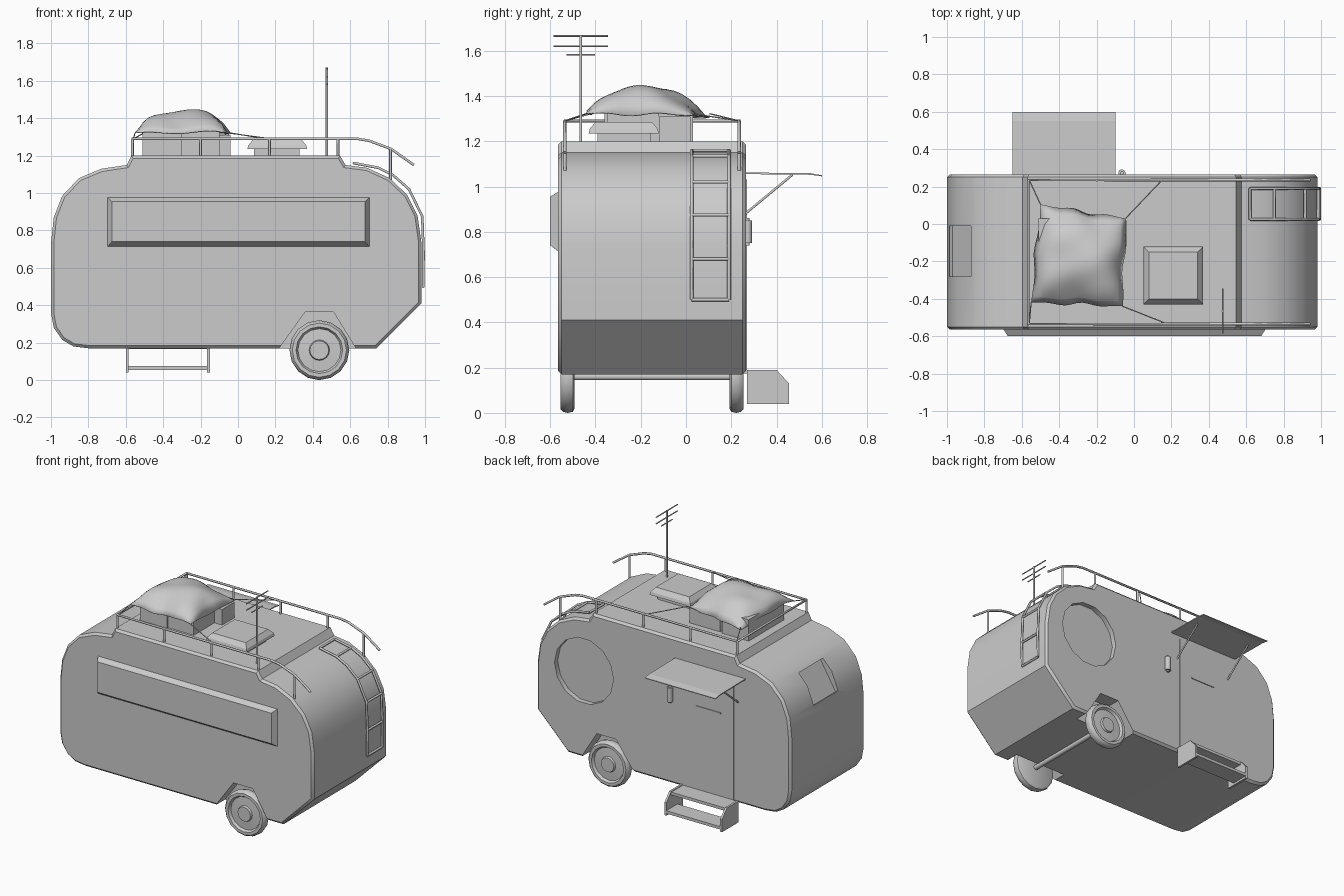
import bpy, bmesh, math
from mathutils import Vector, Matrix

if "Cube" in bpy.data.objects:
    bpy.data.objects.remove(bpy.data.objects["Cube"])


def finish(name, bm, smooth=None):
    bmesh.ops.recalc_face_normals(bm, faces=bm.faces)
    me = bpy.data.meshes.new(name)
    bm.to_mesh(me)
    bm.free()
    ob = bpy.data.objects.new(name, me)
    bpy.context.collection.objects.link(ob)
    if smooth:
        make_smooth(ob, smooth)
    return ob


def activate(ob):
    bpy.ops.object.select_all(action='DESELECT')
    ob.select_set(True)
    bpy.context.view_layer.objects.active = ob


def make_smooth(ob, deg):
    activate(ob)
    bpy.ops.object.shade_smooth_by_angle(angle=math.radians(deg))


def prism(name, pts, to3d, a, b, bevel=0):
    # Extrude a 2D outline from depth a to depth b
    bm = bmesh.new()
    lo = [bm.verts.new(to3d(p, q, a)) for p, q in pts]
    hi = [bm.verts.new(to3d(p, q, b)) for p, q in pts]
    caps = [bm.faces.new(lo), bm.faces.new(hi[::-1])]
    n = len(pts)
    for i in range(n):
        j = (i + 1) % n
        bm.faces.new((lo[i], hi[i], hi[j], lo[j]))
    bmesh.ops.recalc_face_normals(bm, faces=bm.faces)
    if bevel:
        bmesh.ops.bevel(bm, geom=[e for f in caps for e in f.edges], offset=bevel,
                        segments=1, affect='EDGES')
    return finish(name, bm)


def xz(p, q, d): return (p, d, q)
def yz(p, q, d): return (d, p, q)
def xy(p, q, d): return (p, q, d)


def box(name, x0, x1, y0, y1, z0, z1):
    return prism(name, [(x0, y0), (x1, y0), (x1, y1), (x0, y1)], xy, z0, z1)


def frustum(name, rings):
    # Stack of rectangles, each given by its four corners
    bm = bmesh.new()
    loops = [[bm.verts.new(c) for c in r] for r in rings]
    for l, m in zip(loops, loops[1:]):
        for i in range(4):
            j = (i + 1) % 4
            bm.faces.new((l[i], l[j], m[j], m[i]))
    bm.faces.new(loops[0][::-1])
    bm.faces.new(loops[-1])
    return finish(name, bm)


def tube(name, paths, r):
    cu = bpy.data.curves.new(name, 'CURVE')
    cu.dimensions = '3D'
    cu.bevel_depth, cu.bevel_resolution, cu.use_fill_caps = r, 1, True
    for path in paths:
        s = cu.splines.new('POLY')
        s.points.add(len(path) - 1)
        for p, c in zip(s.points, path):
            p.co = (*c, 1)
    ob = bpy.data.objects.new(name, cu)
    bpy.context.collection.objects.link(ob)
    activate(ob)
    bpy.ops.object.convert(target='MESH')
    return ob


def cut(ob, cutter):
    m = ob.modifiers.new("cut", 'BOOLEAN')
    m.operation, m.object, m.solver = 'DIFFERENCE', cutter, 'EXACT'
    activate(ob)
    bpy.ops.object.modifier_apply(modifier=m.name)
    bpy.data.objects.remove(cutter)


# Body shell
outline = [(-0.80, 0.17), (0.74, 0.17), (0.98, 0.41), (0.98, 0.74), (0.96, 0.88), (0.905, 0.99),
           (0.81, 1.08), (0.69, 1.135), (0.575, 1.15), (0.545, 1.2), (-0.57, 1.2), (-0.595, 1.15),
           (-0.73, 1.13), (-0.85, 1.08), (-0.94, 0.985), (-0.985, 0.87), (-1, 0.73), (-1, 0.36),
           (-0.985, 0.28), (-0.94, 0.215), (-0.88, 0.18)]
body = prism("body", outline, xz, -0.565, 0.265, 0.015)

# Wheel arches, round window recess and end window recess
arch = [(0.19, 0.1), (0.22, 0.17), (0.36, 0.365), (0.51, 0.365), (0.63, 0.17), (0.65, 0.1)]
for y0, y1 in ((-0.6, -0.46), (0.16, 0.3)):
    cut(body, prism("arch_cutter", arch, xz, y0, y1))
disc = [(0.61 + 0.23 * math.cos(i * math.pi / 7), 0.78 + 0.23 * math.sin(i * math.pi / 7))
        for i in range(14)]
cut(body, prism("window_cutter", disc, xz, 0.23, 0.3))
end = box("end_cutter", -0.05, 0.025, -0.135, 0.135, -0.115, 0.115)
end.data.transform(Matrix.Translation((-0.932, -0.145, 0.96)) @ Matrix.Rotation(math.radians(31), 4, 'Y'))
cut(body, end)
make_smooth(body, 32)


# Long front window box
def rect_xz(x0, x1, z0, z1, y):
    return [(x0, y, z0), (x1, y, z0), (x1, y, z1), (x0, y, z1)]


frustum("front_window", [rect_xz(-0.70, 0.705, 0.71, 0.98, -0.56), rect_xz(-0.675, 0.68, 0.74, 0.955, -0.6)])

# Door, its bar, side lamp
box("door", -0.56, -0.17, 0.255, 0.27, 0.175, 1.03)
box("door_bar", -0.46, -0.27, 0.268, 0.276, 0.766, 0.774)
bm = bmesh.new()
bmesh.ops.create_cone(bm, cap_ends=True, segments=10, radius1=0.02, radius2=0.02, depth=0.12,
                      matrix=Matrix.Translation((-0.065, 0.272, 0.8)))
bmesh.ops.bevel(bm, geom=[e for f in bm.faces if len(f.verts) > 4 for e in f.edges],
                offset=0.01, segments=2, affect='EDGES')
finish("side_lamp", bm, 40)

# Awning over the door with two struts
prism("awning", [(0.262, 1.062), (0.55, 1.059), (0.6, 1.05), (0.6, 1.045), (0.55, 1.052), (0.262, 1.055)],
      yz, -0.65, -0.1)
tube("awning_struts", [[(x, 0.262, 0.88), (x, 0.47, 1.052)] for x in (-0.59, -0.155)], 0.006)

# Entry steps
side = [(0.27, 0.04), (0.27, 0.19), (0.40, 0.19), (0.455, 0.13), (0.455, 0.04)]
for i, x in enumerate((-0.6, -0.165)):
    prism(f"step_side_{i}", side, yz, x, x + 0.015)
box("upper_tread", -0.59, -0.16, 0.27, 0.40, 0.165, 0.185)
box("lower_tread", -0.59, -0.16, 0.33, 0.455, 0.055, 0.075)


# Wheels and axle
def wheel(name, yc, s):
    prof = [(0, -0.027), (0.14, -0.03), (0.155, -0.022), (0.16, 0), (0.155, 0.022), (0.145, 0.032),
            (0.125, 0.032), (0.115, 0.014), (0.055, 0.018), (0.05, 0.032), (0, 0.032)]
    bm = bmesh.new()
    vs = [bm.verts.new((r, s * y, 0)) for r, y in prof]
    es = [bm.edges.new(p) for p in zip(vs, vs[1:])]
    bmesh.ops.spin(bm, geom=vs + es, cent=(0, 0, 0), axis=(0, 1, 0), angle=2 * math.pi, steps=16)
    bmesh.ops.remove_doubles(bm, verts=bm.verts, dist=0.0005)
    bmesh.ops.translate(bm, verts=bm.verts, vec=(0.435, yc, 0.16))
    finish(name, bm, 35)


wheel("front_wheel", -0.522, -1)
wheel("back_wheel", 0.222, 1)
tube("axle", [[(0.435, -0.5, 0.16), (0.435, 0.2, 0.16)]], 0.018)

# Ladder on the right end
lad = [(0.99, 0.5), (0.992, 0.68), (0.985, 0.875), (0.915, 1.02), (0.83, 1.095), (0.75, 1.135), (0.62, 1.16)]
rails = [[(x, y, z) for x, z in lad] for y in (0.025, 0.19)]
rungs = [[(x, 0.025, z), (x, 0.19, z)] for x, z in lad if z != 1.095]
tube("ladder", rails + rungs, 0.008)

# Roof rack rails and posts
bend = [(0.64, 1.29), (0.70, 1.28), (0.82, 1.235), (0.94, 1.15)]
ya, yb = -0.535, 0.235
rack = [[(x, ya, z) for x, z in bend[::-1]] + [(-0.565, ya, 1.29), (-0.565, yb, 1.29)]
        + [(x, yb, z) for x, z in bend]]
posts = [[(x, y, z0), (x, y, z1)] for y in (ya, yb)
         for x, z0, z1 in [(-0.565, 1.19, 1.29), (-0.2, 1.19, 1.29), (0.168, 1.19, 1.29),
                           (0.535, 1.19, 1.29), (0.815, 1.07, 1.235)]]
tube("roof_rack", rack + posts, 0.008)

# Antenna
tube("antenna_mast", [[(0.475, -0.465, 1.19), (0.475, -0.465, 1.67)]], 0.007)
tube("antenna_bars", [[(0.475, -0.465 - w, z), (0.475, -0.465 + w, z)]
                      for w, z in ((0.12, 1.665), (0.12, 1.62), (0.062, 1.582))], 0.004)

# Roof hatch
box("hatch_base", 0.085, 0.33, -0.39, -0.155, 1.195, 1.24)


def rect_xy(x0, x1, y0, y1, z):
    return [(x0, y0, z), (x1, y0, z), (x1, y1, z), (x0, y1, z)]


frustum("hatch_lid", [rect_xy(0.05, 0.37, -0.43, -0.12, 1.235), rect_xy(0.055, 0.365, -0.425, -0.125, 1.255),
                      rect_xy(0.08, 0.34, -0.40, -0.15, 1.285)])

# Roof luggage
box("crate_large", -0.51, -0.30, -0.36, 0.03, 1.195, 1.35)
box("crate_middle", -0.30, -0.10, -0.35, -0.12, 1.195, 1.36)
box("crate_small", -0.28, -0.04, -0.12, 0.02, 1.195, 1.31)

# Draped tarp
corners = [Vector(c) for c in ((-0.55, -0.42), (-0.06, -0.44), (-0.045, 0.03), (-0.50, 0.105))]
n = 16
bm = bmesh.new()
grid = []
for i in range(n + 1):
    for j in range(n + 1):
        u, v = i / n, j / n
        p = (corners[0].lerp(corners[1], u)).lerp(corners[3].lerp(corners[2], u), v)
        a, b = abs(2 * u - 1), abs(2 * v - 1)
        z = 1.325 + 0.112 * (1 - a ** 4) ** 0.8 * (1 - b ** 2.6)
        z += 0.007 * math.sin(9 * u + 5 * v) + 0.005 * math.sin(13 * v - 7 * u)
        z -= 0.012 * max(0, v - 0.6) / 0.4
        wave = 0.012 * math.sin(14 * u + 9 * v)
        grid.append(bm.verts.new((p.x + wave * a * a * (1 - b), p.y + wave * b * b * (1 - a), z)))
for i in range(n):
    for j in range(n):
        k = i * (n + 1) + j
        bm.faces.new((grid[k], grid[k + n + 1], grid[k + n + 2], grid[k + 1]))
tarp = finish("tarp", bm, 60)
m = tarp.modifiers.new("thickness", 'SOLIDIFY')
m.thickness = 0.006

# Tarp ropes
ends = [(-0.56, ya), (0.18, ya), (0.15, yb), (-0.56, yb)]
tube("tarp_ropes", [[(c.x, c.y, 1.322), (x, y, 1.29)] for c, (x, y) in zip(corners, ends)], 0.003)
